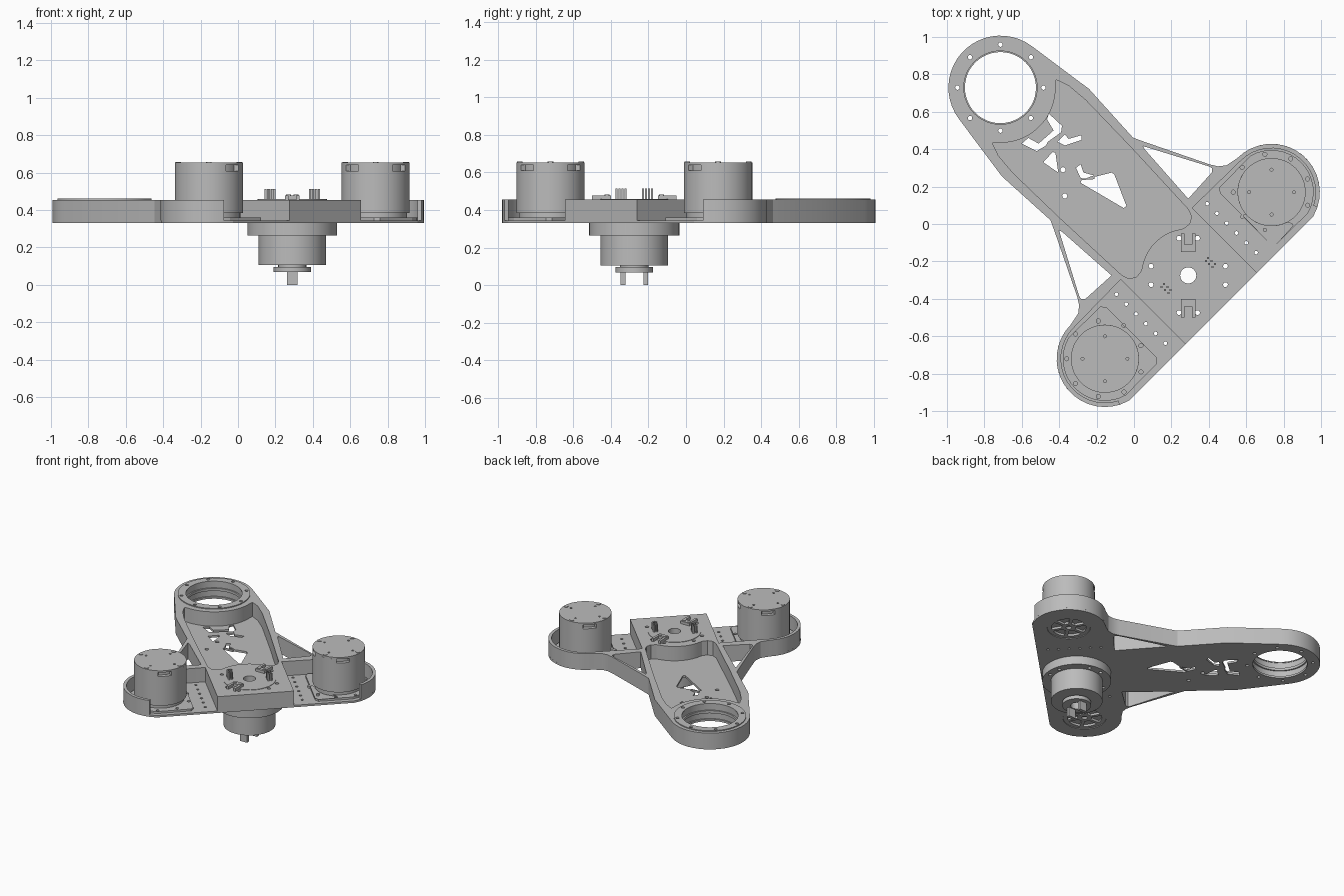
import bpy, bmesh
from math import sin, cos, radians, sqrt
from mathutils import Vector

if "Cube" in bpy.data.objects:
    bpy.data.objects.remove(bpy.data.objects["Cube"])

HUB = (0.29, -0.275)
RING = (0, 1.42)
POD = 0.63
FLOOR, DECK, TOP = 0.33, 0.345, 0.455


def material(name, value):
    mat = bpy.data.materials.new(name)
    mat.use_nodes = True
    color = (value, value, value, 1)
    mat.diffuse_color = color
    mat.node_tree.nodes["Principled BSDF"].inputs["Base Color"].default_value = color
    return mat


GREY = material("plain grey", 0.5)


def world(points):
    """Turn frame coordinates (across, along the arm) into world ones."""
    s = sqrt(0.5)
    return [(HUB[0] + (x - y) * s, HUB[1] + (x + y) * s) for x, y in points]


def arc(center, r, start, end, steps=16):
    angles = [radians(start + (end - start) * i / steps) for i in range(steps + 1)]
    return [(center[0] + r * cos(a), center[1] + r * sin(a)) for a in angles]


def circle(center, r, steps=48):
    return arc(center, r, 0, 360, steps)[:-1]


def mirrored(half):
    return half + [(-x, y) for x, y in reversed(half)]


def flipped(loop):
    return [(-x, y) for x, y in loop]


def hole_ring(center, r, size, angles):
    return [circle(arc(center, r, a, a, 1)[0], size, 12) for a in angles]


def plate(name, loops, bottom, top):
    """Extrude an outline with holes between two heights."""
    curve = bpy.data.curves.new(name, "CURVE")
    curve.dimensions = "2D"
    curve.fill_mode = "BOTH"
    curve.extrude = (top - bottom) / 2
    for loop in loops:
        spline = curve.splines.new("POLY")
        spline.points.add(len(loop) - 1)
        for point, (x, y) in zip(spline.points, loop):
            point.co = (x, y, 0, 1)
        spline.use_cyclic_u = True
    obj = bpy.data.objects.new(name, curve)
    bpy.context.collection.objects.link(obj)
    obj.location.z = (top + bottom) / 2
    bpy.ops.object.select_all(action="DESELECT")
    obj.select_set(True)
    bpy.context.view_layer.objects.active = obj
    bpy.ops.object.convert(target="MESH")
    obj = bpy.context.object
    bm = bmesh.new()
    bm.from_mesh(obj.data)
    bmesh.ops.remove_doubles(bm, verts=bm.verts, dist=0.0001)
    bmesh.ops.recalc_face_normals(bm, faces=bm.faces)
    bm.to_mesh(obj.data)
    bm.free()
    obj.data.materials.clear()
    obj.data.materials.append(GREY)
    bpy.ops.object.shade_smooth_by_angle(angle=radians(20))
    return obj


def box(x, y, w, d):
    return [(x - w / 2, y - d / 2), (x + w / 2, y - d / 2),
            (x + w / 2, y + d / 2), (x - w / 2, y + d / 2)]


# Outlines of the frame, right half first
pod = (POD, 0)
flank = [(.56, .272), (.525, .3), (.5, .34), (.335, .68), (.312, .73), (.33, 1.08)]
flank += arc(RING, .278, 8, 87, 10)
floor_outline = mirrored(arc(pod, .258, -75, 90) + flank)
wall_outline = mirrored([(.27, -.25), (.27, .24)] + arc(pod, .235, 90, -63)
                        + arc(pod, .258, -63, 90) + flank)
pocket = mirrored(arc((0, 0), .25, 87, 60, 6)
                  + [(.16, .195), (.2, .19), (.235, .21), (.25, .25), (.268, .7),
                     (.275, 1.05), (.265, 1.17), (.24, 1.24)]
                  + arc(RING, .295, -42, -87, 8))
web_gap = [(.312, .64), (.318, .66), (.49, .335), (.495, .315), (.48, .3), (.29, .29)]
gaps = [world(web_gap), world(flipped(web_gap))]

# Hole patterns
ring_center = world([RING])[0]
pods = {"right": world([(POD, 0)])[0], "left": world([(-POD, 0)])[0]}
ring_holes = hole_ring(ring_center, .23, .012, range(0, 360, 45))
hub_holes = hole_ring(HUB, .205, .013, [a + d for a in range(0, 360, 90) for d in (-14, 14)])
hub_bore = [circle(HUB, .043, 32)]
bar_holes = [circle(c, .01, 10) for side in (-.343, .343)
             for c in world([(side, -.17 + .074 * i) for i in range(6)])]
cutouts = [
    [(-.285, .22), (-.28, .235), (-.12, .275), (-.105, .265), (-.04, .095), (-.055, .085)],
    [(-.485, .33), (-.435, .385), (-.42, .38), (-.405, .275)],
    [(-.455, .59), (-.385, .525), (-.39, .49), (-.46, .44), (-.47, .42), (-.52, .39),
     (-.6, .43), (-.565, .46), (-.51, .43), (-.43, .5), (-.465, .56)],
    [(-.41, .44), (-.37, .48), (-.35, .455), (-.28, .475), (-.28, .45), (-.37, .42)],
    [(-.31, .3), (-.285, .32), (-.27, .275), (-.215, .26), (-.21, .24), (-.285, .245)],
    circle((-.37, .15), .014, 12), circle((-.38, .29), .014, 12),
]

# Frame: thin floor, tall walls with the hub block, raised ring rim
plate("frame_floor", [world(floor_outline), circle(ring_center, .19)] + gaps + cutouts
      + ring_holes + hub_holes + hub_bore + bar_holes
      + [circle(c, .15) for c in pods.values()], FLOOR, DECK)
plate("frame_walls", [world(wall_outline), world(pocket), circle(ring_center, .2)] + gaps
      + ring_holes + hub_holes + hub_bore, DECK, TOP)
plate("ring_rim", [circle(ring_center, .252), circle(ring_center, .196)] + ring_holes,
      TOP, TOP + .007)
plate("ring_lip", [circle(ring_center, .202), circle(ring_center, .19)], .39, .41)
plate("hub_cap", [circle(HUB, .185)] + hub_bore, TOP, TOP + .003)

# Upper motors on their pads
for side, c in pods.items():
    sign = 1 if side == "right" else -1
    pad = ([(.45, .215), (.43, .19), (.43, -.19), (.45, -.215)]
           + arc(pod, .225, -75, 75))
    pad = world(pad if sign > 0 else flipped(pad))
    plate(side + "_motor_pad", [pad, circle(c, .15)]
          + hole_ring(c, .205, .011, range(20, 360, 40)), DECK, .36)
    spokes = [arc(c, .12, a + 6, a + 54, 8) + arc(c, .05, a + 48, a + 12, 4)
              for a in range(0, 360, 60)]
    plate(side + "_motor_spokes", [circle(c, .149), circle(c, .02, 16)] + spokes,
          FLOOR + .004, .352)
    plate(side + "_motor_base", [circle(c, .168)], .35, .385)
    plate(side + "_motor_can", [circle(c, .182)], .385, .61)
    # Slots face along the arm both ways, and toward the hub
    inner = 225 if sign > 0 else 45
    slots = sorted([135, 315, inner])
    notched = []
    for a, b in zip(slots, slots[1:] + [slots[0] + 360]):
        notched += arc(c, .155, a - 15, a + 15, 6) + arc(c, .182, a + 15, b - 15, 20)
    plate(side + "_motor_slots", [notched], .61, .64)
    plate(side + "_motor_lid", [circle(c, .182)]
          + hole_ring(c, .12, .008, range(0, 360, 90)), .64, .653)
    for i, loop in enumerate(hole_ring(c, .163, .015, range(0, 360, 90))):
        plate(f"{side}_motor_screw_{i}", [loop], .65, .657)

# Lower motor under the hub
plate("lower_flange", [circle(HUB, .24)] + hub_bore + hub_holes, .265, FLOOR)
plate("lower_motor", [circle(HUB, .18)] + hub_bore, .105, .265)
plate("lower_neck", [circle(HUB, .075, 32)] + hub_bore, .095, .105)
plate("lower_disc", [circle(HUB, .1, 32)] + hub_bore, .068, .096)
for side in (-1, 1):
    plate("lower_prong", [box(HUB[0], HUB[1] + side * .06, .058, .024)], 0, .068)

# Sockets and pin headers on the hub block
for side in (-1, 1):
    y = HUB[1] + side * .145
    plate("socket_body", [box(HUB[0], y, .076, .04)], TOP, .478)
    for dx in (-.03, .03):
        plate("socket_arm", [box(HUB[0] + dx, y + side * .05, .018, .06)], TOP, .478)
    for dx in (-.02, .02):
        plate("socket_screw", [circle((HUB[0] + dx, y), .014, 12)], .478, .482)
    for i in range(3):
        for j in (-1, 1):
            px = HUB[0] + side * .118 + (i - 1) * .018 + j * .006
            py = HUB[1] + side * .07 - (i - 1) * .016 + j * .008
            plate("header_pin", [box(px, py, .011, .011)], TOP, .513)
